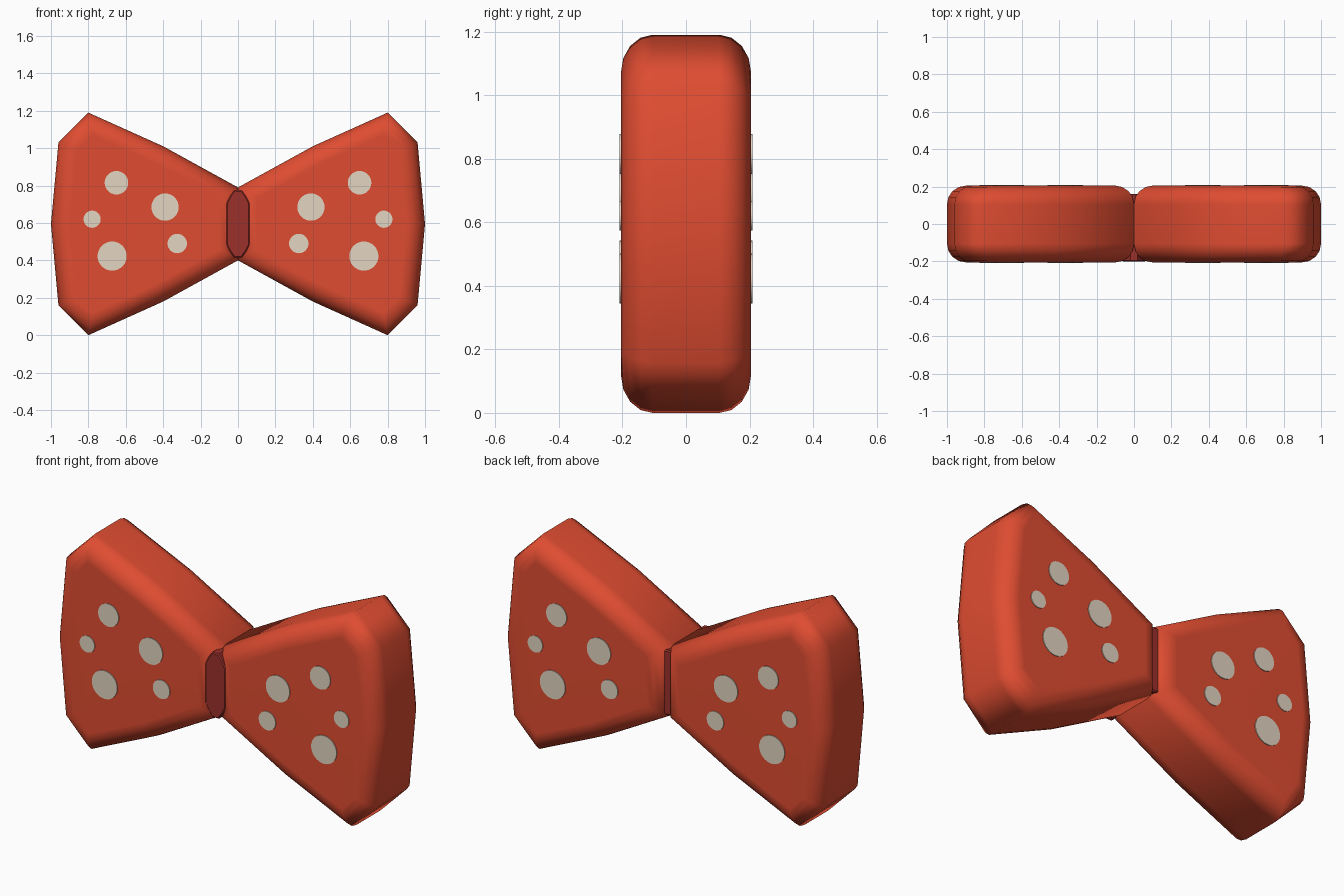
import bpy
import bmesh
import math

if "Cube" in bpy.data.objects:
    bpy.data.objects.remove(bpy.data.objects["Cube"], do_unlink=True)


def material(name, colour):
    mat = bpy.data.materials.new(name)
    mat.use_nodes = True
    mat.diffuse_color = (*colour, 1)
    mat.node_tree.nodes["Principled BSDF"].inputs["Base Color"].default_value = (*colour, 1)
    return mat


red = material("red fabric", (0.74, 0.073, 0.031))
dark_red = material("dark red knot", (0.33, 0.03, 0.024))
cream = material("cream spots", (0.77, 0.66, 0.54))

MID_Z = 0.595
DEPTH = 0.205


def slab(name, outline, y_front, y_back, mat, bevel=0, segments=4):
    """Extrude an (x, z) outline along y and round its front and back rims."""
    bm = bmesh.new()
    face = bm.faces.new([bm.verts.new((x, y_front, z)) for x, z in outline])
    made = bmesh.ops.extrude_face_region(bm, geom=[face], use_keep_orig=True)["geom"]
    for v in made:
        if isinstance(v, bmesh.types.BMVert):
            v.co.y = y_back
    bmesh.ops.recalc_face_normals(bm, faces=bm.faces)
    if bevel:
        rims = [e for e in bm.edges if abs(e.verts[0].co.y - e.verts[1].co.y) < 1e-5]
        bmesh.ops.bevel(bm, geom=rims, offset=bevel, segments=segments,
                        profile=0.5, affect='EDGES', clamp_overlap=True)
    mesh = bpy.data.meshes.new(name)
    bm.to_mesh(mesh)
    bm.free()
    mesh.materials.append(mat)
    obj = bpy.data.objects.new(name, mesh)
    bpy.context.collection.objects.link(obj)
    return obj


def shade(obj, angle=None):
    bpy.ops.object.select_all(action='DESELECT')
    obj.select_set(True)
    bpy.context.view_layer.objects.active = obj
    if angle is None:
        bpy.ops.object.shade_smooth()
        obj.modifiers.new("flat panels", 'WEIGHTED_NORMAL')
    else:
        bpy.ops.object.shade_smooth_by_angle(angle=math.radians(angle))


# Upper half of a wing outline, as x and height above the middle
wing = [(0, 0.195), (0.4, 0.415), (0.8, 0.595), (0.96, 0.435), (1.0, 0)]
wing += [(x, -h) for x, h in reversed(wing[:-1])]

# Spots on each wing: x, z, radius
spots = [(0.65, 0.815, 0.063), (0.39, 0.685, 0.073), (0.78, 0.62, 0.046),
         (0.325, 0.49, 0.052), (0.673, 0.423, 0.078)]

for side, label in ((1, "left"), (-1, "right")):
    outline = [(side * x, MID_Z + h) for x, h in wing]
    shade(slab(label + "_wing", outline, -DEPTH, DEPTH, red, bevel=0.1))

    # Each spot runs through the wing and shows on both faces
    for i, (x, z, r) in enumerate(spots):
        turns = [math.tau * k / 32 for k in range(32)]
        circle = [(side * x + r * math.cos(a), z + r * math.sin(a)) for a in turns]
        shade(slab(f"{label}_spot_{i + 1}", circle, -DEPTH - 0.004, DEPTH + 0.004, cream), 30)

# Knot between the wings, nearly flush at the front and recessed at the back
corner = [(0.02, 0.18), (0.045, 0.145), (0.063, 0.11)]
right_edge = corner + [(x, -h) for x, h in reversed(corner)]
knot = right_edge + [(-x, h) for x, h in reversed(right_edge)]
shade(slab("knot", [(x, MID_Z + h) for x, h in knot], -0.2, 0.16, dark_red,
           bevel=0.006, segments=1), 40)
